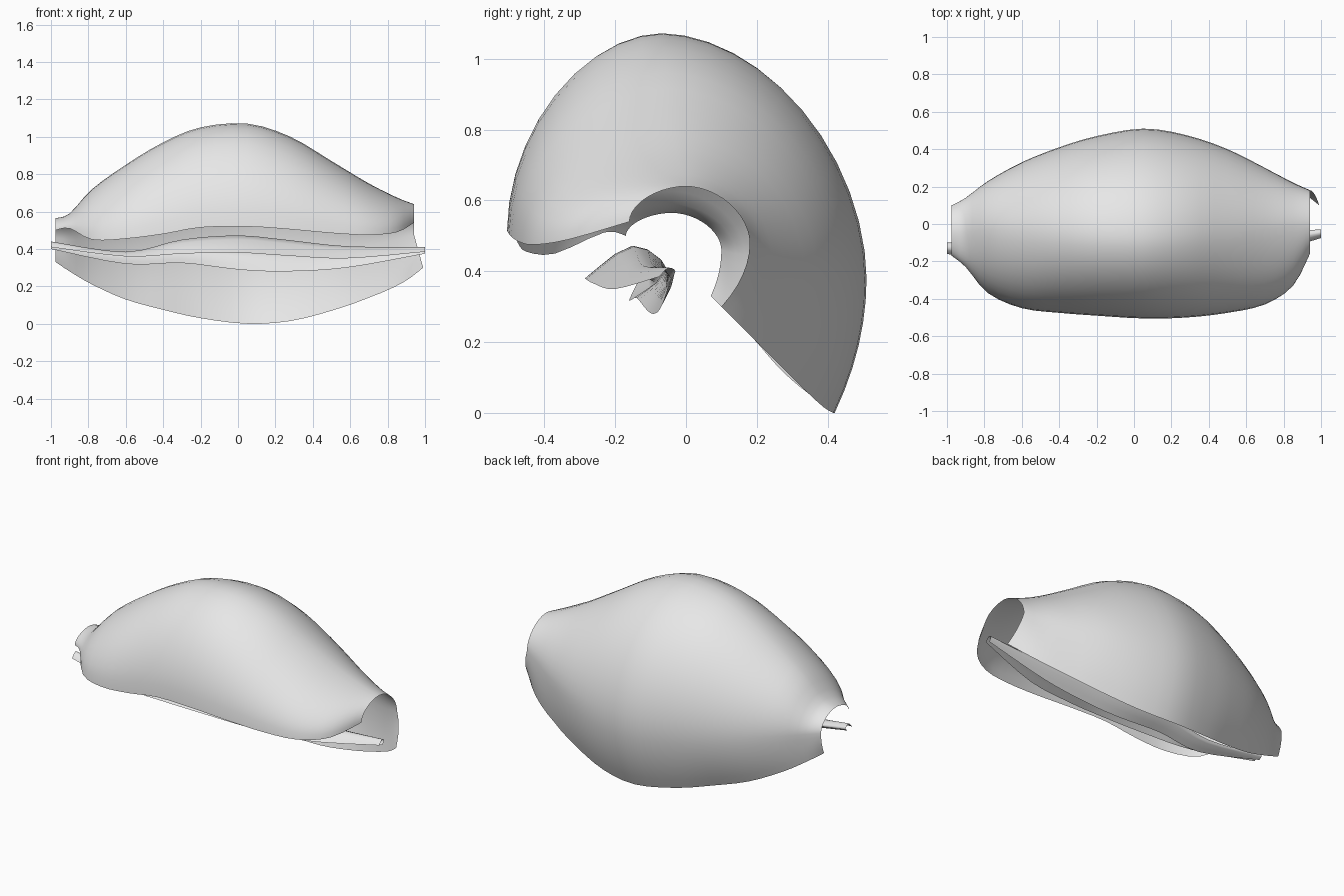
import bpy, bmesh, math

if "Cube" in bpy.data.objects:
    bpy.data.objects.remove(bpy.data.objects["Cube"])

gray = bpy.data.materials.new("shell gray")
gray.diffuse_color = (0.8, 0.8, 0.8, 1)
gray.use_nodes = True
gray.node_tree.nodes["Principled BSDF"].inputs["Base Color"].default_value = gray.diffuse_color


def smooth_rows(rows, steps):
    """Catmull-Rom interpolation through rows of numbers."""
    out = []
    last = len(rows) - 1
    for i in range(last):
        a, b, c, d = rows[max(i - 1, 0)], rows[i], rows[i + 1], rows[min(i + 2, last)]
        for k in range(steps):
            t = k / steps
            out.append([0.5 * (2 * q + (r - p) * t + (2 * p - 5 * q + 4 * r - s) * t * t
                               + (3 * q - p - 3 * r + s) * t ** 3)
                        for p, q, r, s in zip(a, b, c, d)])
    out.append(list(rows[-1]))
    return out


def loft(name, sections):
    """Skin a list of equal-length open sections into one smooth sheet."""
    bm = bmesh.new()
    grid = [[bm.verts.new(p) for p in sec] for sec in sections]
    for r0, r1 in zip(grid, grid[1:]):
        for j in range(len(r0) - 1):
            bm.faces.new((r0[j], r1[j], r1[j + 1], r0[j + 1]))
    mesh = bpy.data.meshes.new(name)
    bm.to_mesh(mesh)
    bm.free()
    mesh.materials.append(gray)
    for f in mesh.polygons:
        f.use_smooth = True
    ob = bpy.data.objects.new(name, mesh)
    bpy.context.collection.objects.link(ob)
    return ob


# Domed shell: x, front lip (y, z), crown (y, z), widest back (y, z), back lip (y, z)
shell_rows = [
    (-0.975, -.17, .50, -.04, .565, .10, .46, .07, .33),
    (-0.90, -.23, .51, -.04, .59, .14, .45, .12, .28),
    (-0.78, -.37, .45, -.03, .72, .23, .44, .19, .21),
    (-0.60, -.45, .455, -.04, .85, .33, .42, .26, .13),
    (-0.40, -.475, .48, -.05, .97, .41, .41, .32, .075),
    (-0.20, -.49, .515, -.06, 1.05, .47, .40, .38, .03),
    (0.05, -.505, .52, -.07, 1.07, .51, .38, .42, .0),
    (0.28, -.50, .505, -.06, 1.0, .475, .38, .39, .015),
    (0.50, -.475, .485, -.05, .87, .40, .40, .33, .07),
    (0.70, -.43, .475, -.03, .75, .30, .42, .26, .14),
    (0.85, -.33, .49, -.01, .675, .22, .45, .18, .22),
    (0.94, -.16, .54, 0, .64, .18, .48, .10, .30),
]
POWER = 2 / 1.85   # slightly flatter than an ellipse


def shell_section(row):
    x, yf, zf, yt, zt, yb, zb, yr, zr = row
    pts = []
    for k in range(10):          # front lip to crown
        a = k / 10 * math.pi / 2
        pts.append((x, yt + (yf - yt) * math.cos(a) ** POWER,
                    zf + (zt - zf) * math.sin(a) ** POWER))
    for k in range(12):          # crown to widest back
        a = k / 12 * math.pi / 2
        pts.append((x, yt + (yb - yt) * math.sin(a) ** POWER,
                    zb + (zt - zb) * math.cos(a) ** POWER))
    for k in range(7):           # widest back to lower lip
        t = k / 6
        flare = 0.05 * t * max(0, (x - 0.7) / 0.24)
        pts.append((x + flare, yb + (yr - yb) * t * t, zb + (zr - zb) * t))
    return pts


loft("shell_dome", [shell_section(r) for r in smooth_rows(shell_rows, 3)])

# Inner curled strip: x, front edge, top, back, lower edge (y, z pairs)
strip_rows = [
    (-1.0, -.16, .41, -.13, .44, -.10, .42, -.12, .40),
    (-0.6, -.22, .36, -.17, .385, -.09, .37, -.16, .32),
    (-0.3, -.27, .375, -.17, .45, -.06, .40, -.14, .325),
    (0.0, -.285, .38, -.15, .472, -.05, .40, -.11, .29),
    (0.25, -.26, .365, -.14, .45, -.05, .39, -.09, .28),
    (0.58, -.20, .35, -.12, .415, -.04, .38, -.07, .30),
    (1.0, -.075, .385, -.05, .41, -.03, .40, -.045, .375),
]


def strip_section(row):
    pairs = list(zip(row[1::2], row[2::2]))
    return [(row[0], y, z) for y, z in smooth_rows(pairs, 3)]


loft("inner_strip", [strip_section(r) for r in smooth_rows(strip_rows, 4)])
